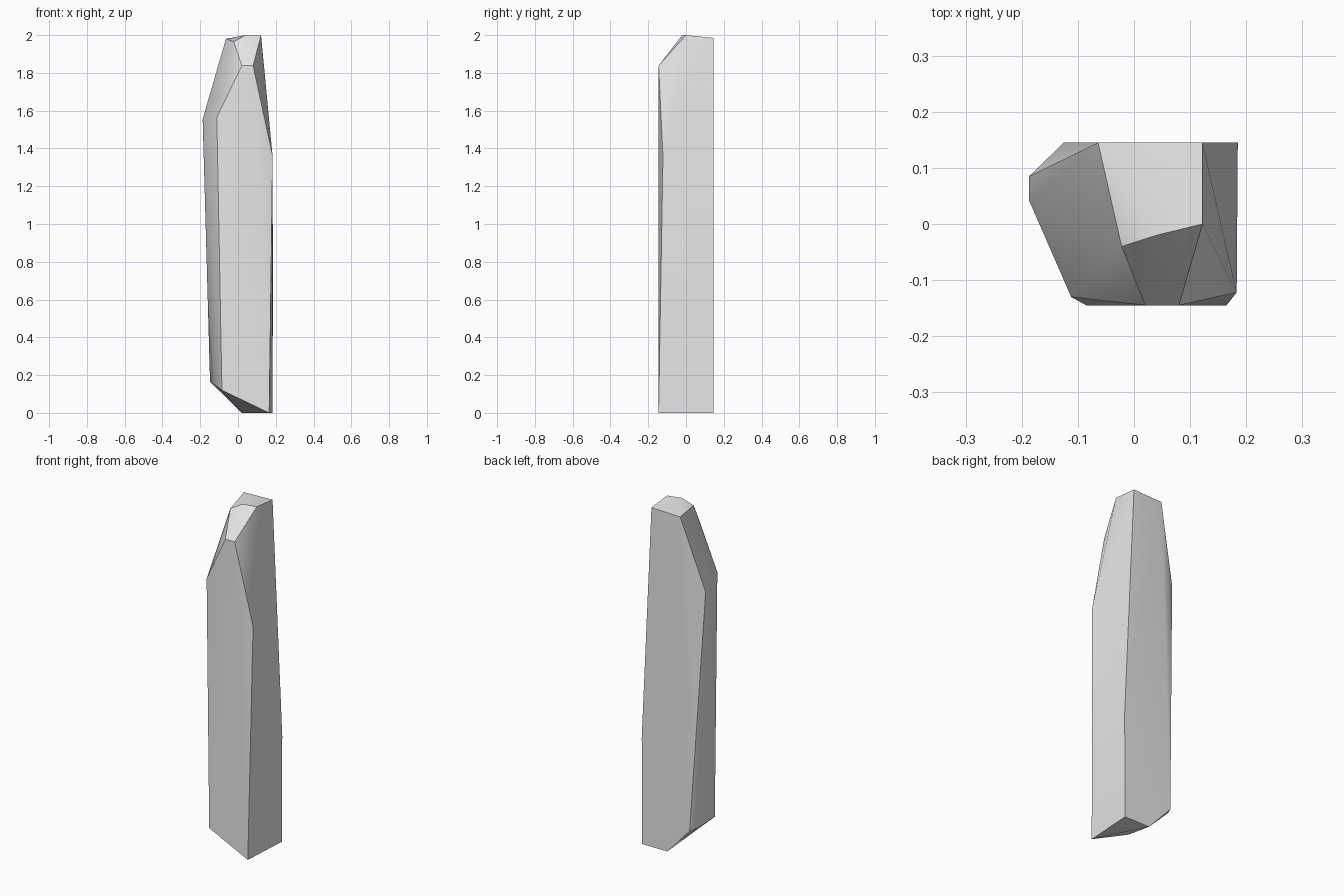
import bpy, bmesh, math

cube = bpy.data.objects.get("Cube")
if cube:
    bpy.data.objects.remove(cube, do_unlink=True)

# Stone colour
stone = bpy.data.materials.new("light_grey_stone")
stone.use_nodes = True
grey = (0.8, 0.8, 0.8, 1.0)
stone.diffuse_color = grey
stone.node_tree.nodes["Principled BSDF"].inputs["Base Color"].default_value = grey

BACK, FRONT = 0.145, -0.145

# Corner points of the faceted shard, from the foot to the crown
foot = [(0.165, FRONT, 0), (0.182, BACK, 0), (0.02, BACK, 0)]
lower_chamfer = [(-0.085, FRONT, 0.12), (-0.125, BACK, 0.158), (-0.148, 0.1, 0.165)]
shoulder = [(0.185, BACK, 0.62), (0.183, -0.122, 1.36),
            (-0.112, -0.13, 1.565), (-0.187, 0.042, 1.555), (-0.187, 0.085, 1.55)]
front_tip = [(0.02, FRONT, 1.838), (0.08, FRONT, 1.838)]
crown = [(-0.022, -0.04, 1.965), (0.04, -0.02, 2.0), (0.122, 0, 2.0),
         (0.122, BACK, 1.985), (-0.064, BACK, 1.98)]

# Wrap the corners in a convex shell
bm = bmesh.new()
for point in foot + lower_chamfer + shoulder + front_tip + crown:
    bm.verts.new(point)
bmesh.ops.convex_hull(bm, input=bm.verts)
bmesh.ops.dissolve_limit(bm, angle_limit=math.radians(1),
                         verts=bm.verts, edges=bm.edges)
bmesh.ops.recalc_face_normals(bm, faces=bm.faces)

mesh = bpy.data.meshes.new("stone_shard")
bm.to_mesh(mesh)
bm.free()
mesh.materials.append(stone)
shard = bpy.data.objects.new("stone_shard", mesh)
bpy.context.collection.objects.link(shard)

# Soft shading inside the facets, crisp ridges between them
bpy.ops.object.select_all(action='DESELECT')
shard.select_set(True)
bpy.context.view_layer.objects.active = shard
bpy.ops.object.shade_smooth_by_angle(angle=math.radians(30))
